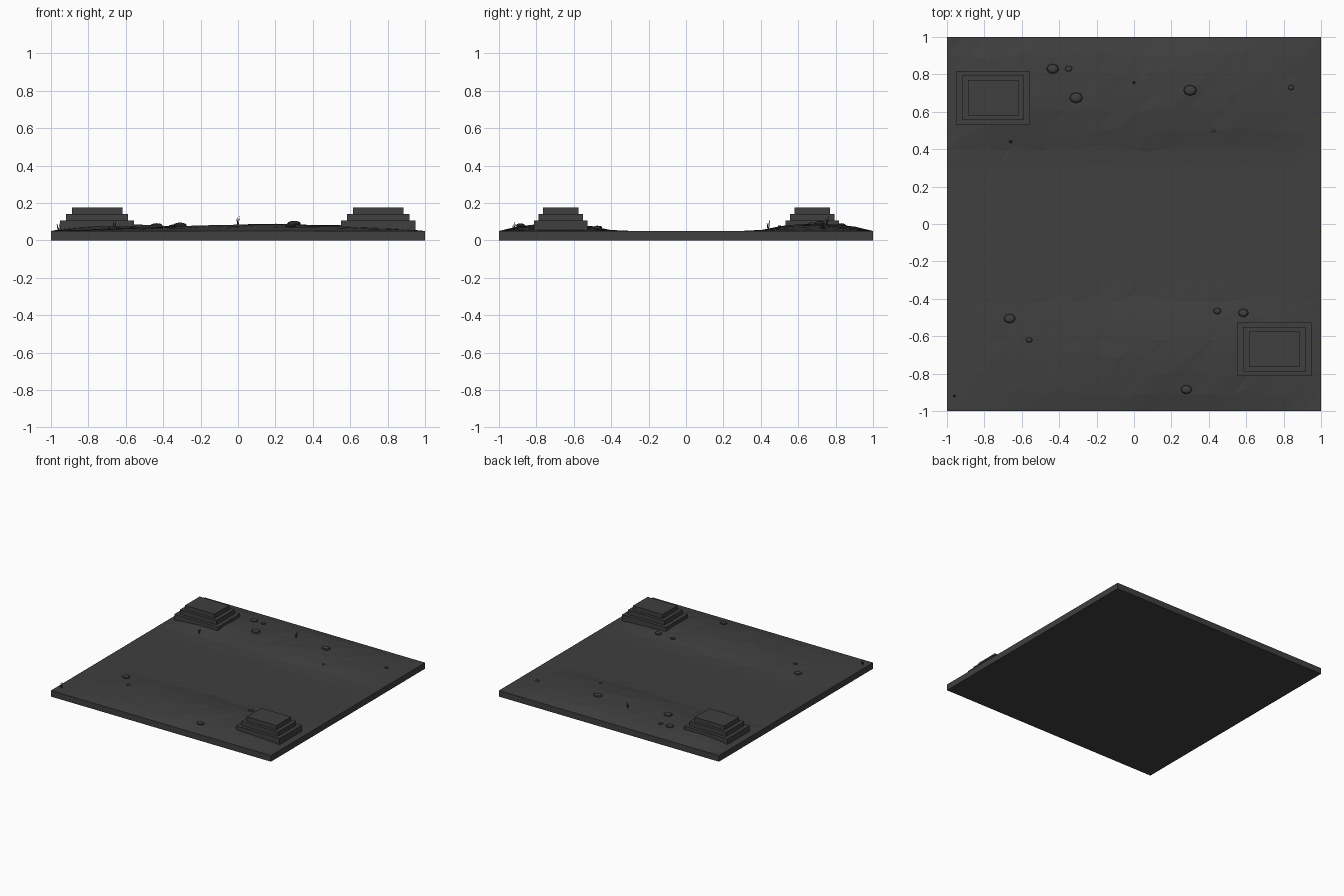
import bpy, bmesh, math, random
from mathutils import Matrix, Vector

if "Cube" in bpy.data.objects:
    bpy.data.objects.remove(bpy.data.objects["Cube"])

random.seed(4)
charcoal = bpy.data.materials.new("charcoal")
charcoal.diffuse_color = (0.05, 0.05, 0.05, 1)
charcoal.use_nodes = True
charcoal.node_tree.nodes["Principled BSDF"].inputs["Base Color"].default_value = charcoal.diffuse_color


def finish(bm, name):
    me = bpy.data.meshes.new(name)
    bmesh.ops.recalc_face_normals(bm, faces=bm.faces)
    bm.to_mesh(me)
    bm.free()
    me.materials.append(charcoal)
    ob = bpy.data.objects.new(name, me)
    bpy.context.collection.objects.link(ob)
    return ob


def lerp(points, t):
    for (a, u), (b, v) in zip(points, points[1:]):
        if t <= b:
            return u + (v - u) * (t - a) / (b - a)
    return points[-1][1]


# Ground heights: two low banks either side of a flat river bed
GROUND = 0.05
ACROSS = [(0, 0), (0.37, 0), (0.42, 0.2), (0.5, 0.65), (0.62, 1), (0.75, 1), (0.88, 0.75), (1, 0)]
BACK = [(-1, 0), (-0.85, 0.028), (-0.65, 0.037), (-0.35, 0.026), (0.2, 0.038), (0.6, 0.03), (0.85, 0.016), (1, 0)]
FRONT = [(-1, 0), (-0.7, 0.013), (-0.3, 0.025), (0.15, 0.038), (0.5, 0.03), (0.8, 0.017), (1, 0)]


def height(x, y):
    return GROUND + lerp(BACK if y > 0 else FRONT, x) * lerp(ACROSS, abs(y))


# Terrain slab: faceted top with straight skirts and a flat base
N = 20
bm = bmesh.new()
grid = []
for j in range(N + 1):
    row = []
    for i in range(N + 1):
        x, y = -1 + 2 * i / N, -1 + 2 * j / N
        if 0 < i < N and 0 < j < N:
            x += random.uniform(-0.025, 0.025)
            y += random.uniform(-0.025, 0.025)
        z = height(x, y)
        z += (z - GROUND) * random.uniform(-0.1, 0.07)
        row.append(bm.verts.new((x, y, z)))
    grid.append(row)
for j in range(N):
    for i in range(N):
        a, b, c, d = grid[j][i], grid[j][i + 1], grid[j + 1][i + 1], grid[j + 1][i]
        for tri in ((a, b, c), (a, c, d)):
            bm.faces.new(tri)
rim = [e for e in bm.edges if e.is_boundary]
skirt = bmesh.ops.extrude_edge_only(bm, edges=rim)["geom"]
for v in skirt:
    if isinstance(v, bmesh.types.BMVert):
        v.co.z = 0
bmesh.ops.holes_fill(bm, edges=[e for e in bm.edges if e.is_boundary], sides=0)
finish(bm, "terrain")

# Stepped platforms in opposite corners: half width, half depth, bottom, top
STEPS = [(0.198, 0.144, 0.04, 0.105), (0.166, 0.118, 0.105, 0.141), (0.135, 0.095, 0.141, 0.176)]
for name, cx, cy in (("back_platform", -0.753, 0.675), ("front_platform", 0.75, -0.67)):
    bm = bmesh.new()
    for hx, hy, z0, z1 in STEPS:
        bmesh.ops.create_cube(bm, size=1, matrix=Matrix.Translation((cx, cy, (z0 + z1) / 2))
                              @ Matrix.Diagonal((2 * hx, 2 * hy, z1 - z0, 1)))
    finish(bm, name)

# Flattened stones resting on the banks: x, y, radius
STONES = [(-0.435, 0.83, 0.033), (-0.35, 0.83, 0.02), (-0.31, 0.675, 0.036), (0.30, 0.715, 0.036),
          (0.84, 0.73, 0.017), (0.425, 0.5, 0.012), (-0.665, -0.505, 0.032), (-0.56, -0.62, 0.017),
          (0.445, -0.465, 0.022), (0.585, -0.475, 0.028), (0.28, -0.885, 0.03)]
for x, y, r in STONES:
    bm = bmesh.new()
    bmesh.ops.create_uvsphere(bm, u_segments=8, v_segments=6, radius=r,
                              matrix=Matrix.Translation((x, y, height(x, y) + 0.004))
                              @ Matrix.Diagonal((1, 0.8, 0.4, 1)))
    finish(bm, "stone")

# Tufts of thin leaning reeds
for x, y in ((-0.96, -0.92), (-0.66, 0.44), (0, 0.755)):
    bm = bmesh.new()
    for k in range(4):
        a = k * math.pi / 2 + 0.5
        lean = Vector((math.cos(a) * 0.2, math.sin(a) * 0.2, 1))
        tall = 0.05 - 0.006 * k
        base = Vector((x + 0.006 * math.cos(a), y + 0.006 * math.sin(a), height(x, y) + tall / 2 - 0.002))
        bmesh.ops.create_cone(bm, cap_ends=True, segments=4, radius1=0.0025, radius2=0.0008, depth=tall,
                              matrix=Matrix.Translation(base) @ lean.to_track_quat('Z', 'Y').to_matrix().to_4x4())
    finish(bm, "reed_tuft")
